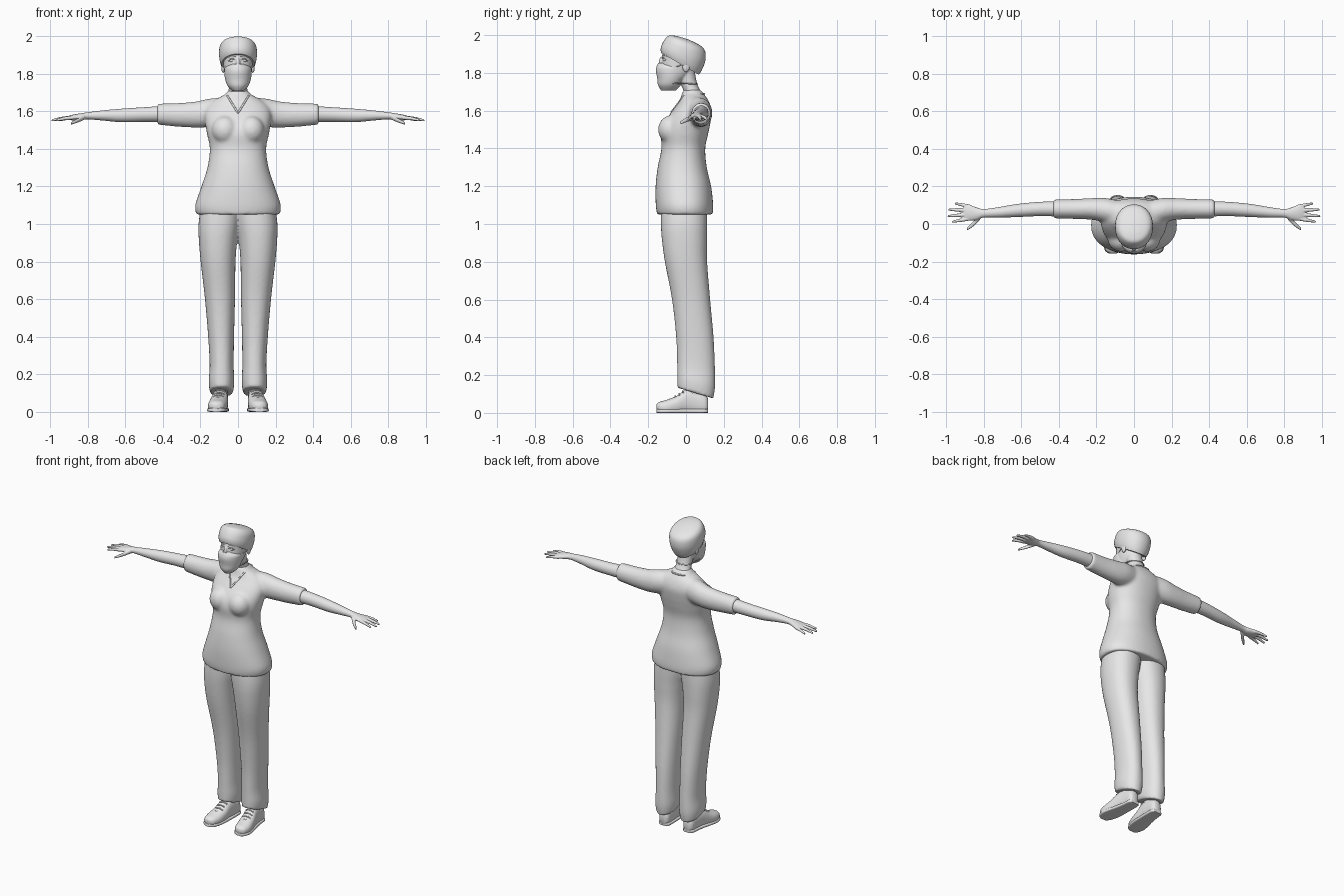
import bpy, bmesh, math
from mathutils import Matrix, Vector

if "Cube" in bpy.data.objects:
    bpy.data.objects.remove(bpy.data.objects["Cube"], do_unlink=True)

grey = bpy.data.materials.new("plain grey")
grey.use_nodes = True
grey.diffuse_color = (0.8, 0.8, 0.8, 1)
grey.node_tree.nodes["Principled BSDF"].inputs["Base Color"].default_value = (0.8, 0.8, 0.8, 1)


def spline(rows, steps=5):
    """Smooth interpolation through rows of numbers."""
    rows = [tuple(r) + (0,) * (6 - len(r)) for r in rows]
    out = []
    for i in range(len(rows) - 1):
        a, b, c, d = rows[max(i - 1, 0)], rows[i], rows[i + 1], rows[min(i + 2, len(rows) - 1)]
        for s in range(steps):
            t = s / steps
            out.append([q + 0.5 * t * (r - p + t * (2 * p - 5 * q + 4 * r - w + t * (3 * (q - r) + w - p)))
                        for p, q, r, w in zip(a, b, c, d)])
    return out + [rows[-1]]


def loft(bm, axis, rows, power=2.0, n=36):
    """Skin rings (position, centre 1, centre 2, radius 1, radius 2, tilt) along an axis."""
    rings = []
    for t, c1, c2, r1, r2, tilt in spline(rows):
        ring = []
        for k in range(n):
            a = math.tau * k / n
            u, v = [math.copysign(abs(f) ** (2 / power), f) for f in (math.cos(a), math.sin(a))]
            p, q, h = c1 + r1 * u, c2 + r2 * v, t + tilt * r2 * v
            co = {"x": (h, p, q), "y": (p, h, q), "z": (p, q, h)}[axis]
            ring.append(bm.verts.new(co))
        rings.append(ring)
    for a, b in zip(rings, rings[1:]):
        for k in range(n):
            bm.faces.new((a[k], a[(k + 1) % n], b[(k + 1) % n], b[k]))
    bm.faces.new(rings[0])
    bm.faces.new(rings[-1])


def ball(bm, centre, size):
    m = Matrix.Translation(centre) @ Matrix.Diagonal((*size, 1))
    bmesh.ops.create_uvsphere(bm, u_segments=24, v_segments=14, radius=1, matrix=m)


def mirror(ob):
    ob.modifiers.new("mirror", "MIRROR").use_mirror_merge = False


def finish(name, bm, both=False, voxel=0, smooth=3):
    """Turn the bmesh into an object, optionally mirrored and fused."""
    bmesh.ops.recalc_face_normals(bm, faces=bm.faces)
    me = bpy.data.meshes.new(name)
    bm.to_mesh(me)
    bm.free()
    ob = bpy.data.objects.new(name, me)
    bpy.context.collection.objects.link(ob)
    me.materials.append(grey)
    bpy.ops.object.select_all(action="DESELECT")
    ob.select_set(True)
    bpy.context.view_layer.objects.active = ob
    bpy.ops.object.shade_smooth_by_angle(angle=math.radians(50))
    if both:
        mirror(ob)
    if voxel:
        fuse = ob.modifiers.new("fuse", "REMESH")
        fuse.mode = "VOXEL"
        fuse.voxel_size = voxel
        fuse.use_smooth_shade = True
        soft = ob.modifiers.new("soften", "SMOOTH")
        soft.factor = 0.5
        soft.iterations = smooth
    return ob


def tube(name, pts, radius, both=False, closed=False):
    cu = bpy.data.curves.new(name, "CURVE")
    cu.dimensions = "3D"
    cu.bevel_depth = radius
    cu.bevel_resolution = 2
    cu.use_fill_caps = True
    sp = cu.splines.new("NURBS")
    sp.points.add(len(pts) - 1)
    for p, co in zip(sp.points, pts):
        p.co = (*co, 1)
    sp.order_u = 3
    sp.use_endpoint_u = not closed
    sp.use_cyclic_u = closed
    cu.materials.append(grey)
    ob = bpy.data.objects.new(name, cu)
    bpy.context.collection.objects.link(ob)
    if both:
        mirror(ob)


# Shirt: torso, bust and short sleeves fused together
bm = bmesh.new()
loft(bm, "z", [(1.05, 0, -.005, .222, .148), (1.1, 0, -.008, .228, .152), (1.2, 0, -.014, .195, .147),
               (1.3, 0, -.02, .163, .13), (1.4, 0, -.014, .15, .116), (1.48, 0, -.008, .165, .126),
               (1.54, 0, .008, .175, .122), (1.6, 0, .032, .175, .104), (1.65, 0, .043, .14, .078),
               (1.69, 0, .036, .07, .058), (1.71, 0, .034, .055, .046)], 2.2, 48)
for s in (-1, 1):
    ball(bm, (s * .07, -.08, 1.5), (.07, .068, .075))
    loft(bm, "x", [(s * .06, .05, 1.6, .07, .075), (s * .15, .072, 1.592, .066, .076),
                   (s * .22, .08, 1.583, .058, .07), (s * .32, .08, 1.581, .053, .063),
                   (s * .43, .08, 1.585, .051, .056)])
shirt = finish("shirt", bm, voxel=0.009, smooth=8)

# Collar: a V in front and a band round the back, laid on the shirt
bpy.context.view_layer.update()
deps = bpy.context.evaluated_depsgraph_get()
spots = [(i / 8 * .058, 1.59 + abs(i) / 8 * .095, -1) for i in range(-8, 9)]
spots += [(i / 4 * .05, 1.688, 1) for i in range(4, -5, -1)]
collar = []
for x, z, side in spots:
    hit, loc, normal, index = shirt.ray_cast(Vector((x, side, z)), Vector((0, -side, 0)), depsgraph=deps)
    if hit:
        collar.append(loc)
if len(collar) > 3:
    tube("collar", collar, .005, closed=True)

# Trousers
bm = bmesh.new()
loft(bm, "z", [(.105, .088, .05, .062, .095, -.3), (.16, .088, .054, .068, .1, -.2),
               (.25, .087, .053, .064, .1, -.1), (.4, .09, .047, .069, .099), (.6, .096, .027, .08, .101),
               (.8, .106, .0, .093, .112), (.92, .106, -.008, .103, .12), (1.0, .1, -.01, .11, .123),
               (1.08, .09, -.01, .11, .122)], 2.2)
finish("trousers", bm, True, 0.008, 5)

# Arms with hands
bm = bmesh.new()
loft(bm, "x", [(.38, .08, 1.587, .041, .043), (.5, .08, 1.583, .038, .039), (.62, .072, 1.578, .035, .036),
               (.72, .062, 1.578, .028, .027), (.8, .057, 1.576, .023, .019), (.84, .055, 1.571, .034, .018),
               (.88, .06, 1.567, .043, .015), (.905, .062, 1.565, .036, .01)])
fingers = [(.88, .028, .968, .012), (.89, .05, .992, .042), (.89, .073, .988, .077), (.87, .092, .953, .11)]
for x0, y0, x1, y1 in fingers:
    xm, ym = (x0 + x1) / 2, (y0 + y1) / 2
    loft(bm, "x", [(x0, y0, 1.566, .011, .011), (xm, ym, 1.562, .0095, .0095), (x1, y1, 1.552, .006, .006)], n=16)
loft(bm, "x", [(.815, .045, 1.57, .016, .014), (.845, .012, 1.555, .015, .012),
               (.868, -.01, 1.545, .012, .01), (.89, -.028, 1.535, .008, .007)], n=16)
finish("arms", bm, True, 0.004, 3)

# Neck and head
bm = bmesh.new()
loft(bm, "z", [(1.58, 0, .05, .06, .05), (1.68, 0, .04, .055, .046), (1.74, 0, .016, .048, .044),
               (1.82, 0, -.01, .053, .055), (1.86, 0, -.01, .055, .055)])
loft(bm, "z", [(1.712, 0, -.1, .022, .028), (1.74, 0, -.085, .048, .052), (1.78, 0, -.06, .065, .078),
               (1.82, 0, -.045, .074, .088), (1.87, 0, -.04, .078, .087), (1.91, 0, -.03, .08, .092),
               (1.95, 0, -.03, .06, .07)])
ball(bm, (0, -.128, 1.855), (.012, .016, .032))
finish("head", bm, voxel=0.004, smooth=5)

bm = bmesh.new()
ball(bm, (.079, .0, 1.835), (.01, .019, .03))
finish("ears", bm, True)
bm = bmesh.new()
ball(bm, (.031, -.109, 1.87), (.015, .013, .009))
finish("eyes", bm, True)
tube("upper_eyelids", [(.013, -.122, 1.87), (.024, -.125, 1.882), (.04, -.119, 1.881), (.05, -.108, 1.868)], .0025, True)
tube("eyebrows", [(.012, -.123, 1.89), (.032, -.12, 1.899), (.054, -.104, 1.89)], .003, True)

# Face mask with ties
bm = bmesh.new()
loft(bm, "z", [(1.708, 0, -.092, .03, .04), (1.735, 0, -.088, .055, .06), (1.77, 0, -.08, .068, .072),
               (1.81, 0, -.076, .073, .083), (1.835, 0, -.078, .068, .077), (1.852, 0, -.095, .035, .052)])
finish("face_mask", bm)
tube("mask_upper_ties", [(.066, -.075, 1.828), (.078, -.04, 1.835), (.082, -.01, 1.85), (.075, .02, 1.86)], .003, True)
tube("mask_lower_ties", [(.055, -.08, 1.745), (.058, -.03, 1.745), (.054, .03, 1.742), (.03, .057, 1.742),
                         (0, .062, 1.742)], .003, True)

# Surgical cap
bm = bmesh.new()
loft(bm, "z", [(1.848, 0, -.032, .088, .1, -.58), (1.872, 0, -.024, .097, .11, -.48),
               (1.908, 0, -.013, .101, .116, -.34), (1.948, 0, -.006, .096, .106, -.28),
               (1.973, 0, -.01, .074, .08, -.3), (1.987, 0, -.02, .03, .03, -.3)], 2.1, 48)
finish("cap", bm)

# Shoes, turned out slightly, with soles and laces
shoe = [(-.156, .113, .03, .018, .016), (-.14, .113, .03, .038, .028), (-.1, .11, .03, .05, .04),
        (-.05, .103, .04, .049, .05), (0, .096, .058, .043, .064), (.05, .091, .055, .039, .065),
        (.1, .089, .045, .035, .055), (.117, .089, .04, .022, .035)]
sole = [(t, x, .01, r + .004, .011) for t, x, z, r, h in shoe]
for name, rows, power in (("shoes", shoe, 2.3), ("soles", sole, 4)):
    bm = bmesh.new()
    loft(bm, "y", rows, power)
    for v in bm.verts:
        v.co.z = max(v.co.z, 0)
    finish(name, bm, True)
for i in range(4):
    y, z = -.075 + i * .02, .078 + i * .013
    x = .106 - i * .003
    tube("lace_%d" % (i + 1), [(x - .028, y, z - .012), (x, y - .004, z + .008), (x + .028, y, z - .012)], .004, True)

# Ankles
bm = bmesh.new()
loft(bm, "z", [(.08, .09, .045, .034, .042), (.22, .09, .05, .036, .042)])
finish("ankles", bm, True)
